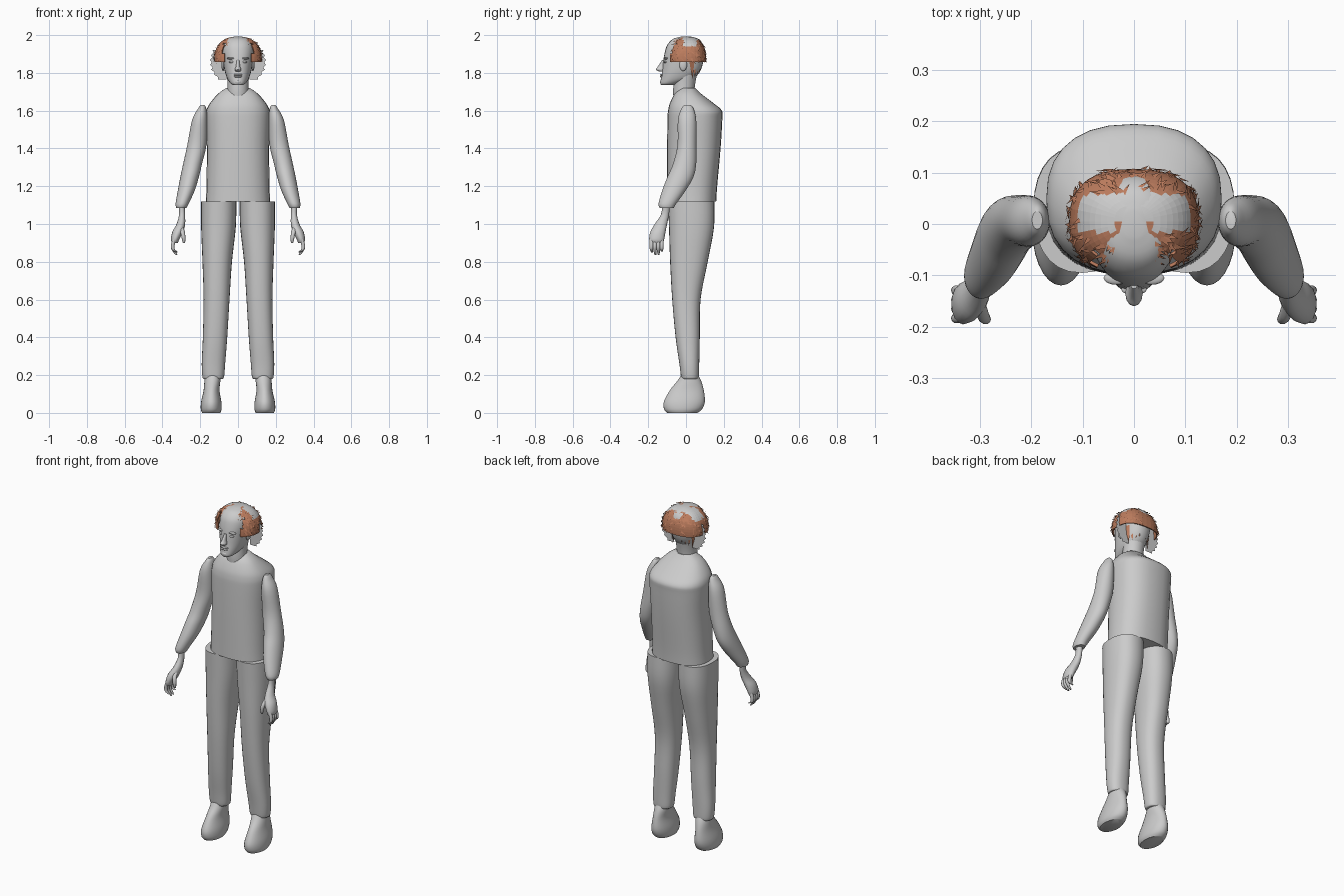
import bpy, bmesh, math, random
from mathutils import Vector

if "Cube" in bpy.data.objects:
    bpy.data.objects.remove(bpy.data.objects["Cube"])
random.seed(4)


def material(name, color):
    m = bpy.data.materials.new(name)
    m.use_nodes = True
    m.diffuse_color = (*color, 1)
    m.node_tree.nodes["Principled BSDF"].inputs["Base Color"].default_value = (*color, 1)
    return m


GREY = material("plain_grey", (0.6, 0.6, 0.6))
BROWN = material("hair_brown", (0.5, 0.2, 0.11))


def finish(name, bm, mats, smooth=True):
    bmesh.ops.recalc_face_normals(bm, faces=bm.faces)
    mesh = bpy.data.meshes.new(name)
    bm.to_mesh(mesh)
    bm.free()
    for m in mats:
        mesh.materials.append(m)
    ob = bpy.data.objects.new(name, mesh)
    bpy.context.collection.objects.link(ob)
    if smooth:
        bpy.ops.object.select_all(action="DESELECT")
        bpy.context.view_layer.objects.active = ob
        ob.select_set(True)
        bpy.ops.object.shade_smooth_by_angle(angle=math.radians(45))
    return ob


def spline(rings, steps):
    """Smoothly interpolate the ring bounds."""
    out = []
    n = len(rings)
    for i in range(n - 1):
        a, b, c, d = (rings[max(0, min(n - 1, i + k))] for k in (-1, 0, 1, 2))
        for j in range(steps):
            t = j / steps
            out.append([q + t / 2 * (r - p + t * (2 * p - 5 * q + 4 * r - s + t * (3 * (q - r) + s - p)))
                        for p, q, r, s in zip(a, b, c, d)])
    return out + [rings[-1]]


def loft(name, rings, side=1, sides=28, power=2.0, steps=4):
    """Closed skin through rings given as (z, x_min, x_max, y_min, y_max)."""
    bm = bmesh.new()
    loops = []
    for z, x0, x1, y0, y1 in spline(rings, steps):
        loop = []
        for k in range(sides):
            a = math.tau * k / sides
            u, v = (math.copysign(abs(w) ** (2 / power), w) for w in (math.cos(a), math.sin(a)))
            loop.append(bm.verts.new((side * ((x0 + x1) / 2 + u * (x1 - x0) / 2),
                                      (y0 + y1) / 2 + v * (y1 - y0) / 2, z)))
        loops.append(loop)
    for a, b in zip(loops, loops[1:]):
        for k in range(sides):
            j = (k + 1) % sides
            bm.faces.new((a[k], a[j], b[j], b[k]))
    bm.faces.new(loops[0])
    bm.faces.new(loops[-1])
    return finish(name, bm, [GREY])


def ellipsoid(name, center, radii):
    bm = bmesh.new()
    bmesh.ops.create_uvsphere(bm, u_segments=16, v_segments=10, radius=1)
    for v in bm.verts:
        v.co = Vector(c + p * r for c, p, r in zip(center, v.co, radii))
    return finish(name, bm, [GREY])


def tube(name, points, radii, sides=8):
    """Round limb through points, such as a finger."""
    rings = [(z, x - r, x + r, y - r, y + r) for (x, y, z), r in zip(points, radii)]
    return rings


# Torso and neck
loft("torso", [(1.12, -.17, .17, -.10, .16), (1.2, -.167, .167, -.10, .165),
               (1.4, -.165, .165, -.10, .183), (1.55, -.17, .17, -.098, .192),
               (1.6, -.168, .168, -.095, .19), (1.64, -.148, .148, -.085, .145),
               (1.69, -.105, .105, -.06, .08), (1.72, -.062, .062, -.03, .05)], power=2.4)
loft("neck", [(1.64, -.06, .06, -.065, .05), (1.7, -.056, .056, -.068, .045),
              (1.75, -.056, .056, -.065, .05), (1.8, -.06, .06, -.06, .06)])

# Head and face
loft("head", [(1.735, -.025, .025, -.13, -.06), (1.745, -.04, .04, -.136, -.03),
              (1.77, -.057, .057, -.133, .04), (1.81, -.07, .07, -.126, .075),
              (1.86, -.078, .078, -.121, .092), (1.91, -.085, .085, -.112, .098),
              (1.95, -.08, .08, -.098, .09), (1.98, -.058, .058, -.068, .065),
              (1.992, -.02, .02, -.025, .025)], power=2.2)
loft("nose", [(1.807, -.012, .012, -.142, -.11), (1.818, -.017, .017, -.16, -.11),
              (1.835, -.011, .011, -.148, -.11), (1.868, -.007, .007, -.126, -.105)], sides=12)
ellipsoid("upper_lip", (0, -.127, 1.79), (.025, .011, .005))
ellipsoid("lower_lip", (0, -.127, 1.78), (.021, .011, .006))
ellipsoid("chin", (0, -.126, 1.752), (.02, .012, .013))
for side, label in ((1, "left"), (-1, "right")):
    ellipsoid(label + "_eye", (side * .033, -.106, 1.858), (.014, .012, .007))
    ellipsoid(label + "_brow", (side * .035, -.105, 1.877), (.024, .013, .006))
    ellipsoid(label + "_ear", (side * .079, -.015, 1.842), (.009, .02, .032))

# Limbs, built once per side
ARM = [(1.63, .178, .198, -.01, .025), (1.61, .168, .212, -.025, .04), (1.55, .163, .243, -.043, .054),
       (1.42, .167, .268, -.045, .056), (1.32, .19, .29, -.068, .054), (1.25, .207, .305, -.098, .04),
       (1.18, .228, .318, -.125, .0), (1.11, .26, .33, -.145, -.05), (1.085, .272, .327, -.14, -.065)]
HAND = [(1.1, .282, .315, -.125, -.085), (1.05, .28, .312, -.133, -.09), (1.0, .28, .325, -.165, -.1),
        (.96, .29, .347, -.188, -.108), (.92, .31, .355, -.195, -.115), (.9, .318, .35, -.188, -.122)]
LEG = [(1.12, .008, .195, -.095, .15), (.98, .012, .195, -.09, .148), (.8, .032, .188, -.084, .115),
       (.6, .045, .182, -.073, .077), (.4, .057, .186, -.055, .073), (.26, .068, .192, -.035, .07),
       (.19, .074, .188, -.026, .068), (.18, .085, .18, -.02, .062)]
FOOT = [(.21, .09, .175, -.02, .06), (.17, .093, .178, -.045, .08), (.12, .098, .182, -.085, .094),
        (.06, .088, .195, -.117, .1), (.02, .087, .197, -.116, .085), (.0, .094, .19, -.1, .06)]
for side, label in ((1, "left"), (-1, "right")):
    loft(label + "_arm", ARM, side)
    loft(label + "_hand", HAND, side, sides=16)
    loft(label + "_leg", LEG, side, power=2.3)
    loft(label + "_foot", FOOT, side)
    for i, tip in enumerate((.85, .835, .835, .855)):
        y = -.183 + i * .018
        path = [(.335, y, .925), (.345, y, .89), (.343, y, .865), (.325, y + .003, tip)]
        loft(label + "_finger_%d" % (i + 1), tube("finger", path, (.01, .01, .009, .005)), side, sides=10)
    path = [(.3, -.155, .985), (.293, -.178, .955), (.288, -.185, .925), (.286, -.183, .9)]
    loft(label + "_thumb", tube("thumb", path, (.012, .012, .01, .006)), side, sides=10)

# Hair cap: a trimmed shell, brown with a pale band across the crown
CENTER, RADII = Vector((0, .005, 1.87)), Vector((.126, .102, .122))


def shell(theta, phi, scale=1.0):
    u, v = (math.copysign(abs(w) ** .8, w) for w in (math.cos(theta), math.sin(theta)))
    r, h = math.cos(phi), math.sin(phi) ** .9 if phi > 0 else math.sin(phi)
    return CENTER + Vector((u * r ** .8 * RADII.x, v * r ** .8 * RADII.y, h * RADII.z)) * scale


def has_hair(p):
    fringe = p.y > -.03 or p.z > 1.955 or abs(p.x) > .078
    return p.z > 1.85 and fringe


bm = bmesh.new()
bmesh.ops.create_uvsphere(bm, u_segments=36, v_segments=28, radius=1)
for v in bm.verts:
    v.co = shell(math.atan2(v.co.y, v.co.x), math.asin(max(-1, min(1, v.co.z))))
bmesh.ops.delete(bm, geom=[f for f in bm.faces if not has_hair(f.calc_center_median())], context="FACES")
for f in bm.faces:
    c = f.calc_center_median()
    f.material_index = int(-.015 < c.y < .058 and c.z > 1.935 and c.xy.length > .03)
cap = finish("hair_cap", bm, [BROWN, GREY], smooth=False)
thick = cap.modifiers.new("thickness", "SOLIDIFY")
thick.thickness = .006

# Short locks lying on the cap
bm = bmesh.new()
count = 0
while count < 170:
    theta, phi = random.uniform(0, math.tau), random.uniform(0, 1.2)
    base = shell(theta, phi, 1.01)
    if not has_hair(base) or -.015 < base.y < .058 and base.z > 1.95:
        continue
    tip = shell(theta + random.uniform(-.25, .25), phi - random.uniform(.1, .22), 1.07)
    across = (tip - base).cross(base - CENTER).normalized() * .005
    tip.z = min(tip.z, 1.998)
    bm.faces.new([bm.verts.new(p) for p in (base - across, base + across, tip)])
    count += 1
finish("hair_locks", bm, [BROWN], smooth=False)

# Nape locks and pale side wisps
for side, label in ((1, "left"), (-1, "right")):
    bm = bmesh.new()
    for i in range(4):
        x, y = .075 - i * .014, .03 + i * .013
        pts = ((x + .008, y - .014, 1.87), (x - .006, y + .016, 1.87), (x - .012, y + .004, 1.765 + i * .012))
        bm.faces.new([bm.verts.new((side * a, b, c)) for a, b, c in pts])
    finish(label + "_nape_locks", bm, [BROWN], smooth=False)

    bm = bmesh.new()
    inner, outer = [], []
    for i in range(13):
        t = i / 12
        reach = .135 + .018 * math.sin(t * math.pi) - (.012 if i % 2 else 0) - .03 * (1 - t) ** 3
        z = 1.765 + .155 * t
        inner.append(bm.verts.new((side * .06, .025, z)))
        outer.append(bm.verts.new((side * reach, .025, z)))
    for i in range(12):
        bm.faces.new((inner[i], outer[i], outer[i + 1], inner[i + 1]))
    finish(label + "_side_wisp", bm, [GREY], smooth=False)
